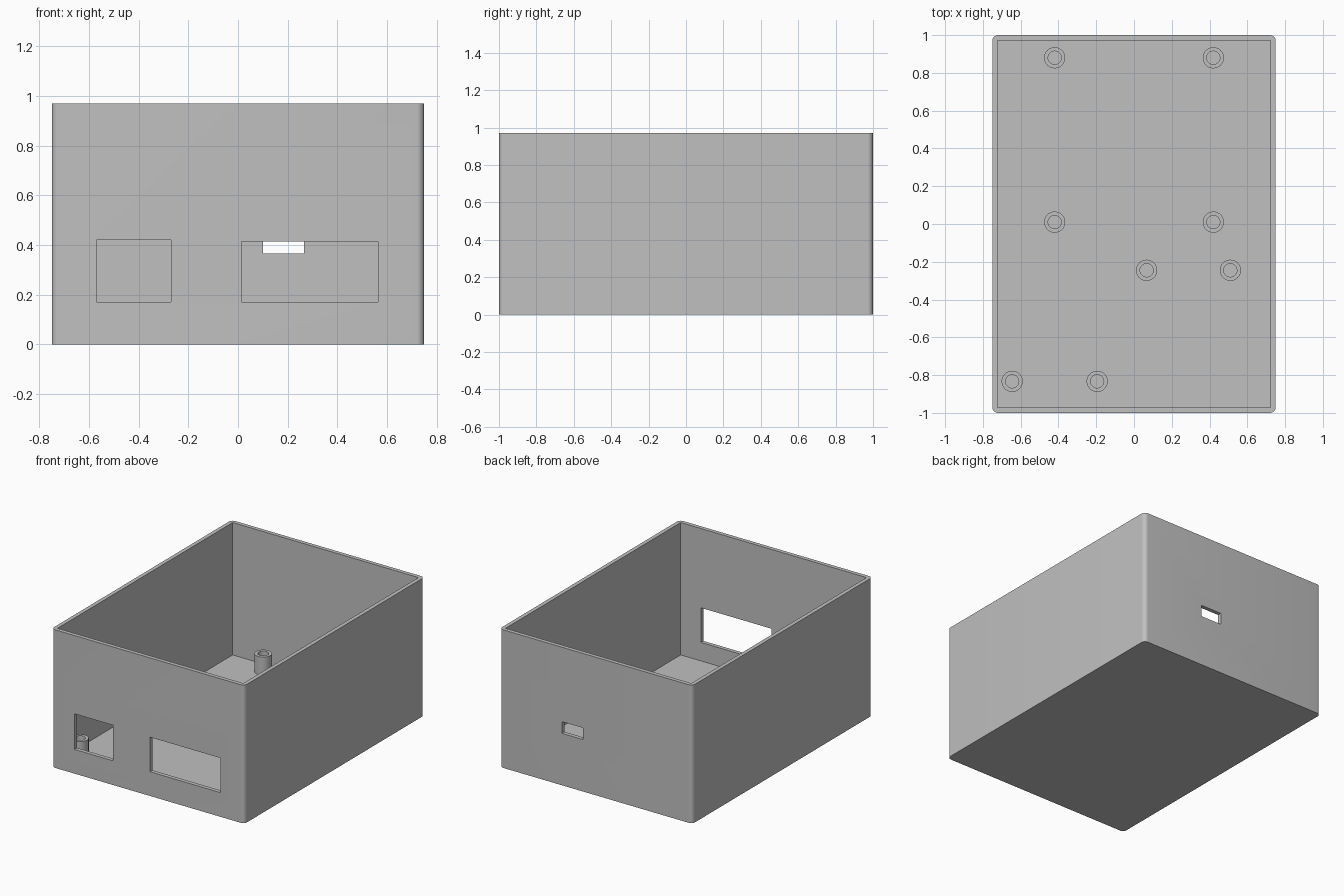
import bpy
import bmesh
from math import tau
from mathutils import Vector

if "Cube" in bpy.data.objects:
    bpy.data.objects.remove(bpy.data.objects["Cube"])

HALF_X, HALF_Y, HEIGHT = 0.75, 1.0, 0.97
WALL, FLOOR, CORNER = 0.028, 0.04, 0.03
POST_TOP, POST_R, HOLE_R = 0.167, 0.056, 0.035

grey = bpy.data.materials.new("plain_grey")
grey.use_nodes = True
grey.diffuse_color = (0.53, 0.53, 0.53, 1)
grey.node_tree.nodes["Principled BSDF"].inputs["Base Color"].default_value = grey.diffuse_color


def make_object(name, bm):
    bmesh.ops.recalc_face_normals(bm, faces=bm.faces)
    mesh = bpy.data.meshes.new(name)
    bm.to_mesh(mesh)
    bm.free()
    mesh.materials.append(grey)
    obj = bpy.data.objects.new(name, mesh)
    bpy.context.collection.objects.link(obj)
    return obj


def box(name, low, high, corner=0):
    low, high = Vector(low), Vector(high)
    bm = bmesh.new()
    bmesh.ops.create_cube(bm, size=1)
    bmesh.ops.scale(bm, verts=bm.verts, vec=high - low)
    bmesh.ops.translate(bm, verts=bm.verts, vec=(low + high) / 2)
    if corner:
        upright = [e for e in bm.edges
                   if abs(e.verts[0].co.z - e.verts[1].co.z) > 0.1]
        bmesh.ops.bevel(bm, geom=upright, offset=corner, segments=8,
                        profile=0.5, affect='EDGES')
    return make_object(name, bm)


def activate(obj):
    bpy.ops.object.select_all(action='DESELECT')
    obj.select_set(True)
    bpy.context.view_layer.objects.active = obj


def cut(target, cutter):
    activate(target)
    mod = target.modifiers.new("cut", 'BOOLEAN')
    mod.operation = 'DIFFERENCE'
    mod.solver = 'EXACT'
    mod.object = cutter
    bpy.ops.object.modifier_apply(modifier=mod.name)
    bpy.data.objects.remove(cutter)


# Open-topped case with rounded outer corners and a square cavity
case = box("case", (-HALF_X, -HALF_Y, 0), (HALF_X, HALF_Y, HEIGHT), CORNER)
inner_x, inner_y = HALF_X - WALL, HALF_Y - WALL
cut(case, box("cavity", (-inner_x, -inner_y, FLOOR), (inner_x, inner_y, HEIGHT + 0.2)))

# Port openings: wall side, x range, z range
ports = [
    (-1, -0.57, -0.27, 0.17, 0.42),
    (-1, 0.015, 0.565, 0.17, 0.413),
    (1, 0.10, 0.265, 0.365, 0.447),
]
for side, x0, x1, z0, z1 in ports:
    y = side * HALF_Y
    cut(case, box("port", (x0, y - 0.1, z0), (x1, y + 0.1, z1)))
activate(case)
bpy.ops.object.shade_smooth_by_angle()


# Hollow mounting posts standing on the floor
def mounting_post(name, x, y):
    bm = bmesh.new()
    base = FLOOR - 0.01
    profile = [(HOLE_R, base), (HOLE_R, POST_TOP), (POST_R, POST_TOP), (POST_R, base)]
    verts = [bm.verts.new((r, 0, z)) for r, z in profile]
    edges = [bm.edges.new(pair) for pair in zip(verts, verts[1:] + verts[:1])]
    bmesh.ops.spin(bm, geom=verts + edges, cent=(0, 0, 0), axis=(0, 0, 1),
                   angle=tau, steps=40, use_merge=True)
    bmesh.ops.remove_doubles(bm, verts=bm.verts, dist=0.0001)
    post = make_object(name, bm)
    post.location = (x, y, 0)
    activate(post)
    bpy.ops.object.shade_smooth_by_angle()


posts = [(sx * 0.42, y) for sx in (-1, 1) for y in (0.88, 0.01)]
posts += [(0.067, -0.245), (0.51, -0.245), (-0.645, -0.833), (-0.195, -0.833)]
for i, (x, y) in enumerate(posts, 1):
    mounting_post(f"mounting_post_{i}", x, y)
